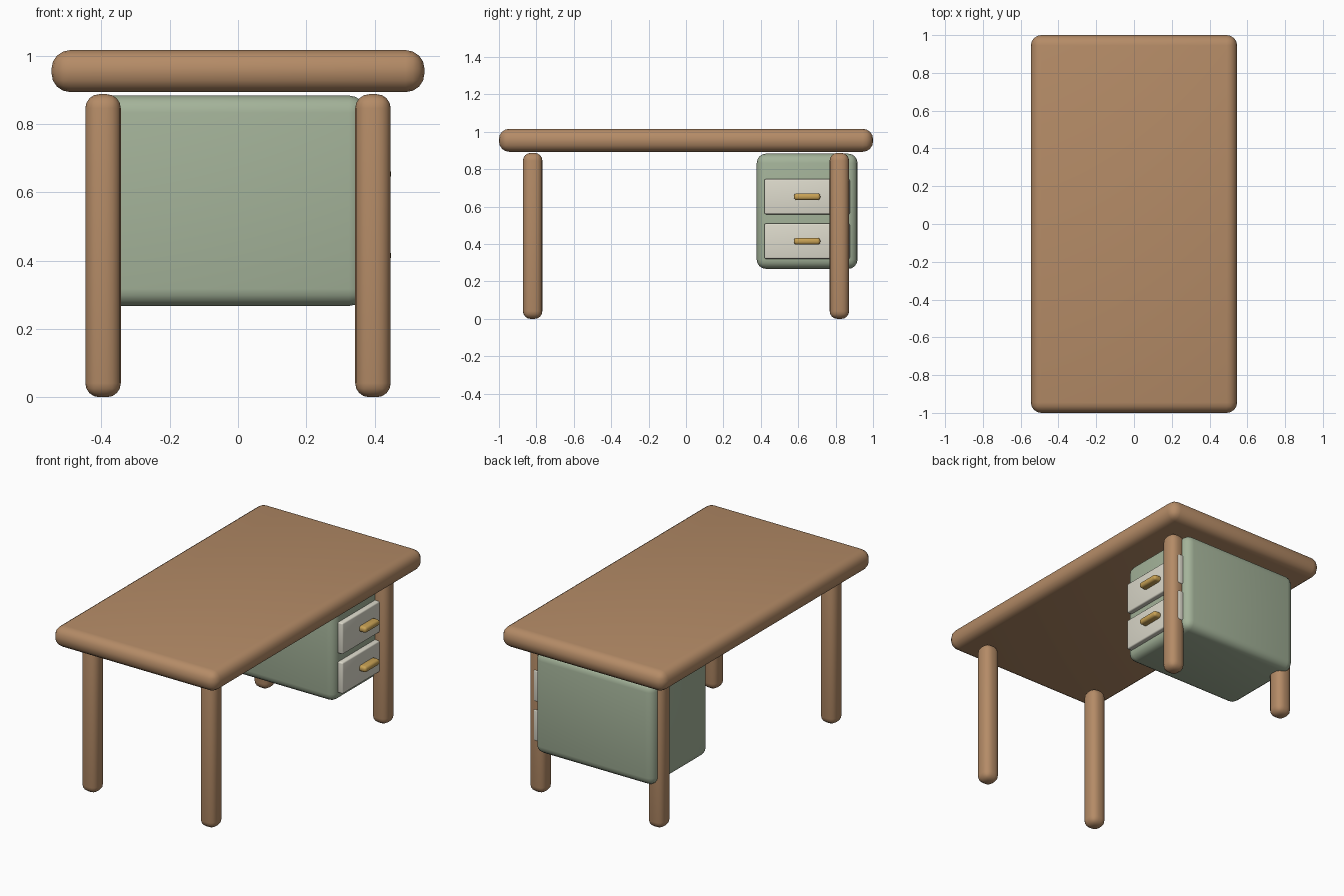
import bpy
import bmesh
from mathutils import Vector

if "Cube" in bpy.data.objects:
    bpy.data.objects.remove(bpy.data.objects["Cube"])


def material(name, rgb):
    mat = bpy.data.materials.new(name)
    mat.diffuse_color = (*rgb, 1.0)
    mat.use_nodes = True
    mat.node_tree.nodes["Principled BSDF"].inputs["Base Color"].default_value = mat.diffuse_color
    return mat


wood = material("wood", (0.46, 0.26, 0.135))
green = material("sage_paint", (0.37, 0.45, 0.32))
cream = material("cream_paint", (0.72, 0.70, 0.60))
brass = material("brass", (0.58, 0.36, 0.09))


def rounded_box(name, lo, hi, radius, mat, segments=4):
    """Box between two corners with all edges rounded."""
    lo, hi = Vector(lo), Vector(hi)
    size, centre = hi - lo, (lo + hi) / 2
    bm = bmesh.new()
    bmesh.ops.create_cube(bm, size=1.0)
    bmesh.ops.scale(bm, vec=size, verts=bm.verts)
    bmesh.ops.bevel(bm, geom=bm.edges[:], offset=radius, offset_type='OFFSET',
                    segments=segments, profile=0.5, affect='EDGES')
    mesh = bpy.data.meshes.new(name)
    bm.to_mesh(mesh)
    bm.free()
    mesh.materials.append(mat)
    obj = bpy.data.objects.new(name, mesh)
    obj.location = centre
    bpy.context.collection.objects.link(obj)
    bpy.ops.object.select_all(action='DESELECT')
    obj.select_set(True)
    bpy.context.view_layer.objects.active = obj
    bpy.ops.object.shade_smooth_by_angle()
    return obj


# Table top
rounded_box("table_top", (-0.546, -1.0, 0.893), (0.546, 1.0, 1.016), 0.055, wood)

# Four legs
half = 0.052
for y, y_name in ((-0.82, "front"), (0.82, "back")):
    for x, x_name in ((-0.395, "left"), (0.395, "right")):
        rounded_box(f"{y_name}_{x_name}_leg", (x - half, y - half, 0.0),
                    (x + half, y + half, 0.887), 0.041, wood)

# Drawer cabinet hung under the back end, facing +x
rounded_box("drawer_cabinet", (-0.42, 0.378, 0.267), (0.375, 0.917, 0.883), 0.05, green)

# Drawer fronts with bar handles
for level, z in (("lower", 0.415), ("upper", 0.653)):
    rounded_box(f"{level}_drawer_front", (0.36, 0.419, z - 0.094),
                (0.405, 0.876, z + 0.094), 0.008, cream, 3)
    rounded_box(f"{level}_drawer_handle", (0.395, 0.577, z - 0.018),
                (0.448, 0.718, z + 0.018), 0.015, brass)
